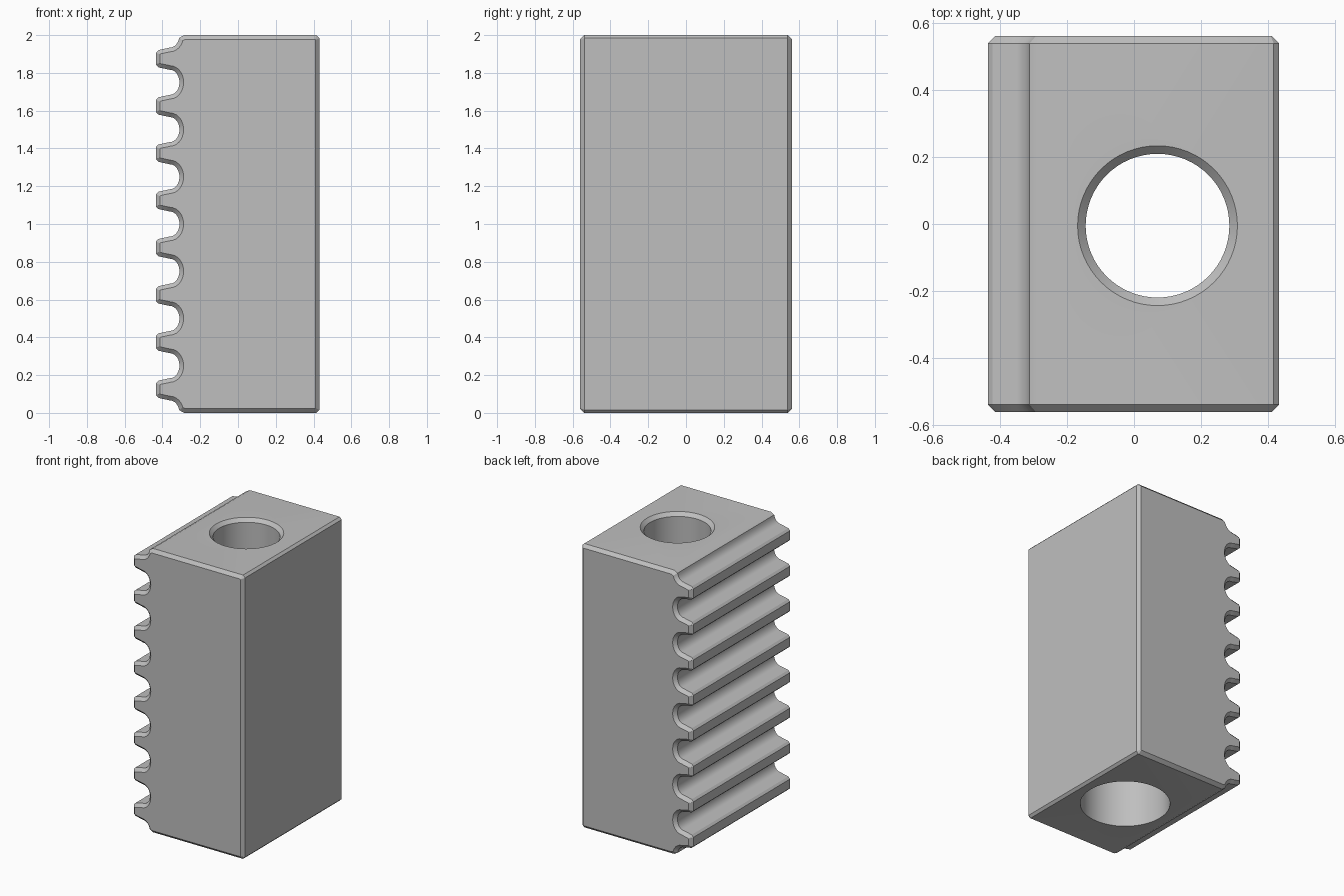
import bpy
import bmesh
from math import sin, cos, pi
from mathutils import Vector

cube = bpy.data.objects.get("Cube")
if cube:
    bpy.data.objects.remove(cube, do_unlink=True)

HEIGHT, HALF_DEPTH, CHAMFER = 2.0, 0.56, 0.022
TEETH, PITCH = 8, 0.25
TIP_X, BACK_X = -0.435, 0.432
HOLE_X, HOLE_Y = 0.07, -0.005

steel = bpy.data.materials.new("steel grey")
steel.use_nodes = True
GREY = (0.52, 0.52, 0.52, 1.0)
steel.diffuse_color = GREY
steel.node_tree.nodes["Principled BSDF"].inputs["Base Color"].default_value = GREY


def make_object(name, bm):
    bmesh.ops.recalc_face_normals(bm, faces=bm.faces)
    mesh = bpy.data.meshes.new(name)
    bm.to_mesh(mesh)
    bm.free()
    mesh.materials.append(steel)
    obj = bpy.data.objects.new(name, mesh)
    bpy.context.collection.objects.link(obj)
    return obj


def bridge(bm, rings, cap=True):
    """Join rings of points into a skin, with caps on both ends."""
    rows = [[bm.verts.new(p) for p in ring] for ring in rings]
    n = len(rows[0])
    for a, b in zip(rows, rows[1:]):
        for i in range(n):
            j = (i + 1) % n
            bm.faces.new((a[i], a[j], b[j], b[i]))
    bm.faces.new(rows[0])
    bm.faces.new(rows[-1])


def half_tooth():
    """Distance from tooth centre and x, running from tip to groove root."""
    pts = [(0.032, TIP_X), (0.046, TIP_X + 0.014)]
    for k in range(8):
        t = k / 7 * pi / 2
        pts.append((PITCH / 2 - 0.066 * cos(t), -0.36 + 0.05 * sin(t)))
    return pts


def rack_profile():
    """Outline in x and z, up the toothed side and down the flat side."""
    half = half_tooth()
    pts = []
    for i in range(TEETH):
        mid = PITCH * (i + 0.5)
        # neighbouring teeth share the root point
        pts += [Vector((x, mid - d)) for d, x in reversed(half[:-1])]
        pts += [Vector((x, mid + d)) for d, x in half]
    # break the two end corners of the toothed side
    pts[-1] = Vector((-0.285, HEIGHT))
    pts.insert(0, Vector((-0.285, 0)))
    c = 0.016
    pts += [Vector((BACK_X - c, HEIGHT)), Vector((BACK_X, HEIGHT - c)),
            Vector((BACK_X, c)), Vector((BACK_X - c, 0))]
    return pts


def inset(pts, dist):
    """Mitred inward offset of a clockwise outline."""
    out = []
    for i, p in enumerate(pts):
        a = (p - pts[i - 1]).normalized()
        b = (pts[(i + 1) % len(pts)] - p).normalized()
        na, nb = Vector((a.y, -a.x)), Vector((b.y, -b.x))
        out.append(p + (na + nb) * dist / (1 + na.dot(nb)))
    return out


# Toothed block with chamfered front and back edges
outer = rack_profile()
inner = inset(outer, CHAMFER)
layers = [(inner, -HALF_DEPTH), (outer, -HALF_DEPTH + CHAMFER),
          (outer, HALF_DEPTH - CHAMFER), (inner, HALF_DEPTH)]
bm = bmesh.new()
bridge(bm, [[(p.x, y, p.y) for p in ring] for ring, y in layers])
block = make_object("toothed_block", bm)

# Cutter: wide bore below, narrow bore above, countersunk rim
steps = [(0.288, -0.1), (0.288, 1.0), (0.214, 1.0),
         (0.214, HEIGHT - 0.024), (0.238, HEIGHT), (0.238, HEIGHT + 0.1)]
SIDES = 64
bm = bmesh.new()
bridge(bm, [[(HOLE_X + r * cos(2 * pi * k / SIDES),
              HOLE_Y + r * sin(2 * pi * k / SIDES), z) for k in range(SIDES)]
            for r, z in steps])
cutter = make_object("bore_cutter", bm)
cutter.hide_render = True

# Cut the bore and keep the result as plain mesh
mod = block.modifiers.new("bore", "BOOLEAN")
mod.operation = "DIFFERENCE"
mod.solver = "EXACT"
mod.object = cutter
bpy.context.view_layer.objects.active = block
block.select_set(True)
bpy.ops.object.modifier_apply(modifier=mod.name)
bpy.data.objects.remove(cutter, do_unlink=True)

# Smooth curves, sharp edges
bpy.ops.object.shade_smooth_by_angle(angle=pi / 6)
